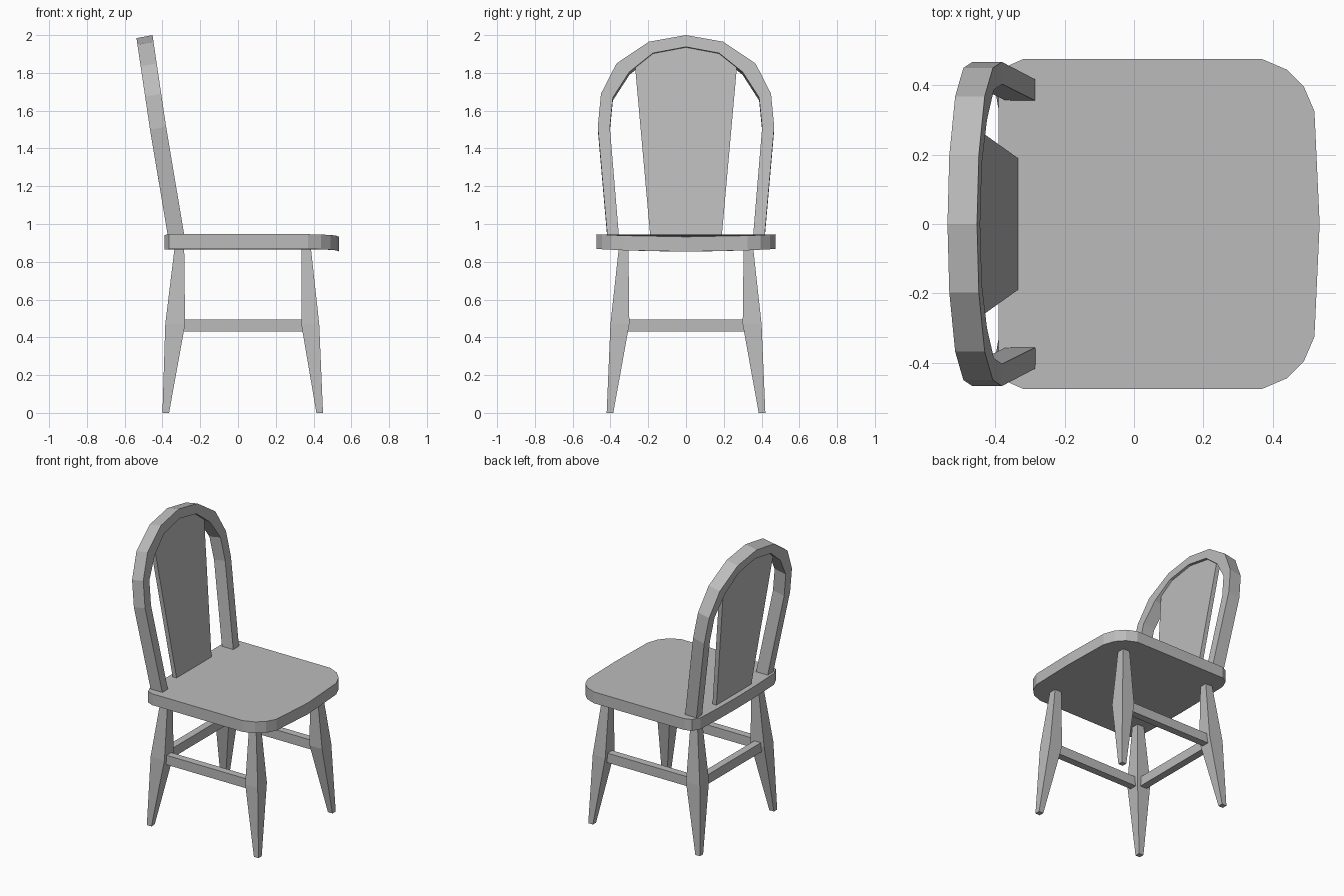
import bpy
import bmesh
from mathutils import Vector

cube = bpy.data.objects.get("Cube")
if cube:
    bpy.data.objects.remove(cube, do_unlink=True)

grey = bpy.data.materials.new("light grey")
grey.use_nodes = True
color = (0.5, 0.5, 0.5, 1)
grey.diffuse_color = color
grey.node_tree.nodes["Principled BSDF"].inputs["Base Color"].default_value = color


def finish(name, bm):
    bmesh.ops.recalc_face_normals(bm, faces=bm.faces)
    mesh = bpy.data.meshes.new(name)
    bm.to_mesh(mesh)
    bm.free()
    mesh.materials.append(grey)
    obj = bpy.data.objects.new(name, mesh)
    bpy.context.collection.objects.link(obj)
    return obj


def loft(name, rings):
    """Skin a list of equally sized point rings and cap both ends."""
    bm = bmesh.new()
    loops = [[bm.verts.new(p) for p in ring] for ring in rings]
    for a, b in zip(loops, loops[1:]):
        for i in range(len(a)):
            j = (i + 1) % len(a)
            bm.faces.new((a[i], a[j], b[j], b[i]))
    bm.faces.new(loops[0])
    bm.faces.new(loops[-1])
    return finish(name, bm)


def rect(x0, x1, y0, y1, z):
    return [(x0, y0, z), (x1, y0, z), (x1, y1, z), (x0, y1, z)]


def box(name, x0, x1, y0, y1, z0, z1):
    return loft(name, [rect(x0, x1, y0, y1, z0), rect(x0, x1, y0, y1, z1)])


# Seat: rounded outline, dipping slightly toward the middle
half = [(0.535, 0), (0.52, 0.325), (0.49, 0.395), (0.44, 0.445), (0.37, 0.475),
        (-0.32, 0.475), (-0.365, 0.455), (-0.39, 0.40), (-0.39, 0.2), (-0.39, 0)]
outline = half + [(x, -y) for x, y in half[-2:0:-1]]


def seat_ring(z):
    return [(x, y, z - 0.014 * (1 - (y / 0.475) ** 2)) for x, y in outline]


seat = loft("seat", [seat_ring(0.868), seat_ring(0.946)])

# Legs: square section, thickest at the stretchers, splayed outward
for side, s in (("left", 1), ("right", -1)):
    loft("front_leg_" + side, [
        rect(0.415, 0.45, s * 0.385, s * 0.42, 0),
        rect(0.335, 0.43, s * 0.30, s * 0.40, 0.47),
        rect(0.335, 0.385, s * 0.305, s * 0.355, 0.88)])
    loft("back_leg_" + side, [
        rect(-0.40, -0.365, s * 0.385, s * 0.42, 0),
        rect(-0.385, -0.28, s * 0.30, s * 0.40, 0.47),
        rect(-0.335, -0.285, s * 0.305, s * 0.355, 0.88)])
    box("side_stretcher_" + side, -0.30, 0.36, s * 0.325, s * 0.375, 0.43, 0.495)
box("back_stretcher", -0.36, -0.31, -0.32, 0.32, 0.43, 0.495)


# Back hoop: leaning rectangular band; the front face follows this lean
def lean(z):
    return -0.285 - 0.167 * (z - 0.945) if z < 1.51 else -0.38 - 0.148 * (z - 1.51)


outer = [(0.413, 0.90), (0.467, 1.515), (0.45, 1.69), (0.368, 1.85), (0.197, 1.965), (0, 2.0)]
inner = [(0.352, 0.90), (0.403, 1.51), (0.387, 1.67), (0.30, 1.805), (0.175, 1.905), (0, 1.938)]
depth = Vector((-0.085, 0, -0.016))


def hoop_ring(o, i, s):
    fo = Vector((lean(o[1]), s * o[0], o[1]))
    fi = Vector((lean(i[1]), s * i[0], i[1]))
    return [fo, fi, fi + depth, fo + depth]


pairs = list(zip(outer, inner))
loft("back_hoop", [hoop_ring(o, i, 1) for o, i in pairs] +
     [hoop_ring(o, i, -1) for o, i in pairs[-2::-1]])

# Splat: tapered board whose top edge is tucked inside the hoop
edge = [(0.187, 0.91), (0.272, 1.86), (0.18, 1.925), (0, 1.96)]
board = edge + [(-y, z) for y, z in edge[-2::-1]]


def splat_ring(offset):
    return [(-0.335 - 0.125 * (z - 0.945) + offset, y, z) for y, z in board]


loft("back_splat", [splat_ring(0), splat_ring(-0.03)])
